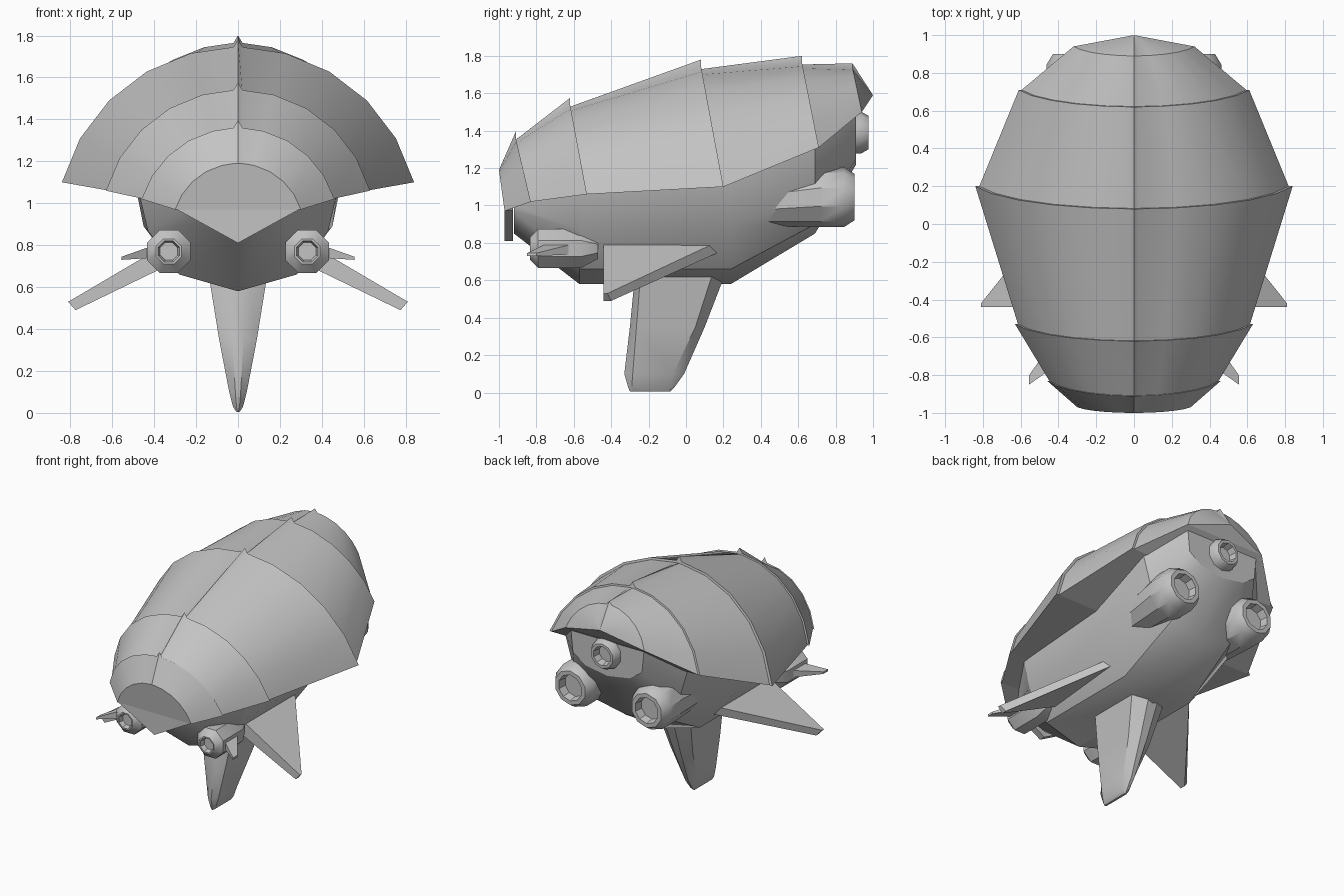
import bpy, bmesh, math
from mathutils import Vector

old = bpy.data.objects.get("Cube")
if old:
    bpy.data.objects.remove(old, do_unlink=True)

grey = bpy.data.materials.new("hull grey")
grey.use_nodes = True
grey.diffuse_color = (0.55, 0.55, 0.55, 1)
grey.node_tree.nodes["Principled BSDF"].inputs["Base Color"].default_value = grey.diffuse_color


def loft(name, rings, angle=35):
    """Skin a row of closed rings with equal point counts and cap both ends."""
    bm = bmesh.new()
    rows = [[bm.verts.new(p) for p in ring] for ring in rings]
    for a, b in zip(rows, rows[1:]):
        for i in range(len(a)):
            j = (i + 1) % len(a)
            bm.faces.new((a[i], a[j], b[j], b[i]))
    bm.faces.new(rows[0])
    bm.faces.new(rows[-1])
    bmesh.ops.remove_doubles(bm, verts=bm.verts, dist=0.0005)
    bmesh.ops.recalc_face_normals(bm, faces=bm.faces)
    mesh = bpy.data.meshes.new(name)
    bm.to_mesh(mesh)
    bm.free()
    mesh.materials.append(grey)
    mesh.shade_smooth()
    mesh.set_sharp_from_angle(angle=math.radians(angle))
    obj = bpy.data.objects.new(name, mesh)
    bpy.context.collection.objects.link(obj)
    return obj


def arc(y_top, z_top, y_edge, half, z_edge, crest=0.0, scale=1.0):
    """Leaning circular arch with a narrow crest on its middle."""
    h = z_top - z_edge
    radius = (half * half + h * h) / (2 * h)
    sweep = math.atan2(half, radius - h)
    right = [sweep * k / 5 for k in range(5, 0, -1)] + [0.022 / radius]
    pts = []
    for a in right + [0] + [-a for a in reversed(right)]:
        z = z_top - radius * (1 - math.cos(a))
        y = y_top + (y_edge - y_top) * (z_top - z) / h
        lift = crest if a == 0 else 0
        pts.append(Vector((scale * radius * math.sin(a), y, z_edge + (z - z_edge) * scale + lift)))
    return pts


def mirrored(half):
    """Close a right-hand list of points by reflecting it across x = 0."""
    return half + [(-x, y, z) for x, y, z in reversed(half) if x > 0]


def pod(name, x, profile, sides):
    """Body along y from (y, z, radius) stations."""
    rings = []
    for y, z, r in profile:
        turn = [2 * math.pi * (k + 0.5) / sides for k in range(sides)]
        rings.append([(x + r * math.cos(t), y, z + r * math.sin(t)) for t in turn])
    return loft(name, rings, 32)


# Overlapping armour plates, nose to tail
lips = [
    (-1.0, 1.19, -0.97, 0.30, 0.97),
    (-0.91, 1.36, -0.83, 0.46, 1.02),
    (-0.62, 1.54, -0.53, 0.63, 1.06),
    (0.08, 1.745, 0.20, 0.84, 1.10),
    (0.62, 1.765, 0.71, 0.61, 1.31),
]
names = ["nose_plate", "front_plate", "middle_plate", "rear_plate"]
for name, a, b in zip(names, lips, lips[1:]):
    loft(name, [arc(*a, scale=1.0 if name == "nose_plate" else 0.975), arc(*b, crest=0.035)])

tail_lip = arc(0.89, 1.735, 0.94, 0.32, 1.5, crest=0.025)
tip = [Vector((0, 1.0, 1.59))] * len(tail_lip)
bm_rings = [arc(*lips[-1], scale=0.975), tail_lip]
loft("tail_plate", bm_rings)
bm_rings = [tail_lip, [t.lerp(p, 0.02) for t, p in zip(tip, tail_lip)]]
loft("tail_hood", bm_rings)

# Pointed chin under the nose
loft("chin", [[(-0.3, y, 0.975), (0, y, 0.81), (0.3, y, 0.975), (0, y, 1.05)] for y in (-0.97, -0.925)])

# Lower hull
sections = [
    (-0.92, [(0.24, 1.0), (0.25, 0.97), (0.14, 0.9), (0, 0.85)]),
    (-0.57, [(0.48, 1.08), (0.43, 0.87), (0.28, 0.66), (0, 0.58)]),
    (0.24, [(0.50, 1.14), (0.45, 0.89), (0.28, 0.66), (0, 0.58)]),
    (0.69, [(0.50, 1.32), (0.42, 1.05), (0.25, 0.9), (0, 0.85)]),
    (0.91, [(0.30, 1.52), (0.28, 1.32), (0.18, 1.25), (0, 1.22)]),
]
loft("hull", [mirrored([(x, y, z) for x, z in pts]) for y, pts in sections], 30)

# Keel fin: faceted blade with bevelled leading and trailing edges
blade = []
for z, nose, front, back, tail, w in [
    (0.66, -0.27, -0.24, 0.15, 0.22, 0.14),
    (0.35, -0.30, -0.265, 0.05, 0.10, 0.09),
    (0.10, -0.33, -0.285, -0.07, -0.01, 0.042),
    (0.03, -0.31, -0.29, -0.085, -0.06, 0.024),
    (0.005, -0.30, -0.29, -0.09, -0.085, 0.008),
]:
    blade.append([(0.3 * w, nose, z), (w, front, z), (w, back, z), (0.3 * w, tail, z),
                  (-0.3 * w, tail, z), (-w, back, z), (-w, front, z), (-0.3 * w, nose, z)])
loft("keel_fin", blade, 30)

for side, s in (("left", 1), ("right", -1)):
    # Swept side fins
    root = [(0.30, -0.44, 0.83), (0.30, 0.22, 0.83), (0.30, 0.22, 0.77), (0.30, -0.44, 0.72)]
    end = [(0.81, -0.44, 0.53), (0.81, -0.42, 0.53), (0.775, -0.40, 0.49), (0.775, -0.44, 0.49)]
    loft(side + "_fin", [[(s * x, y, z) for x, y, z in r] for r in (root, end)], 30)

    # Small front pods with a hollow muzzle and a winglet
    c = 0.77
    pod(side + "_front_pod", s * 0.33,
        [(-0.80, c, 0.045), (-0.835, c, 0.055), (-0.835, c, 0.065), (-0.79, c, 0.112),
         (-0.56, c, 0.112), (-0.47, c, 0.06)], 8)
    inner = [(0.40, -0.74, 0.80), (0.40, -0.58, 0.80), (0.40, -0.58, 0.74), (0.40, -0.74, 0.74)]
    outer = [(0.555, -0.85, 0.745), (0.555, -0.80, 0.745), (0.555, -0.80, 0.73), (0.555, -0.85, 0.73)]
    loft(side + "_winglet", [[(s * x, y, z) for x, y, z in r] for r in (inner, outer)], 30)

    # Main thrusters
    pod(side + "_thruster", s * 0.31,
        [(0.30, 1.0, 0.10), (0.45, 1.02, 0.13), (0.72, 1.045, 0.16), (0.845, 1.045, 0.16),
         (0.90, 1.045, 0.125), (0.90, 1.045, 0.095), (0.84, 1.045, 0.085)], 10)

# Upper centre thruster
c = 1.39
pod("upper_thruster", 0,
    [(0.80, c, 0.113), (0.935, c, 0.113), (0.975, c, 0.09), (0.975, c, 0.07), (0.92, c, 0.06)], 10)
